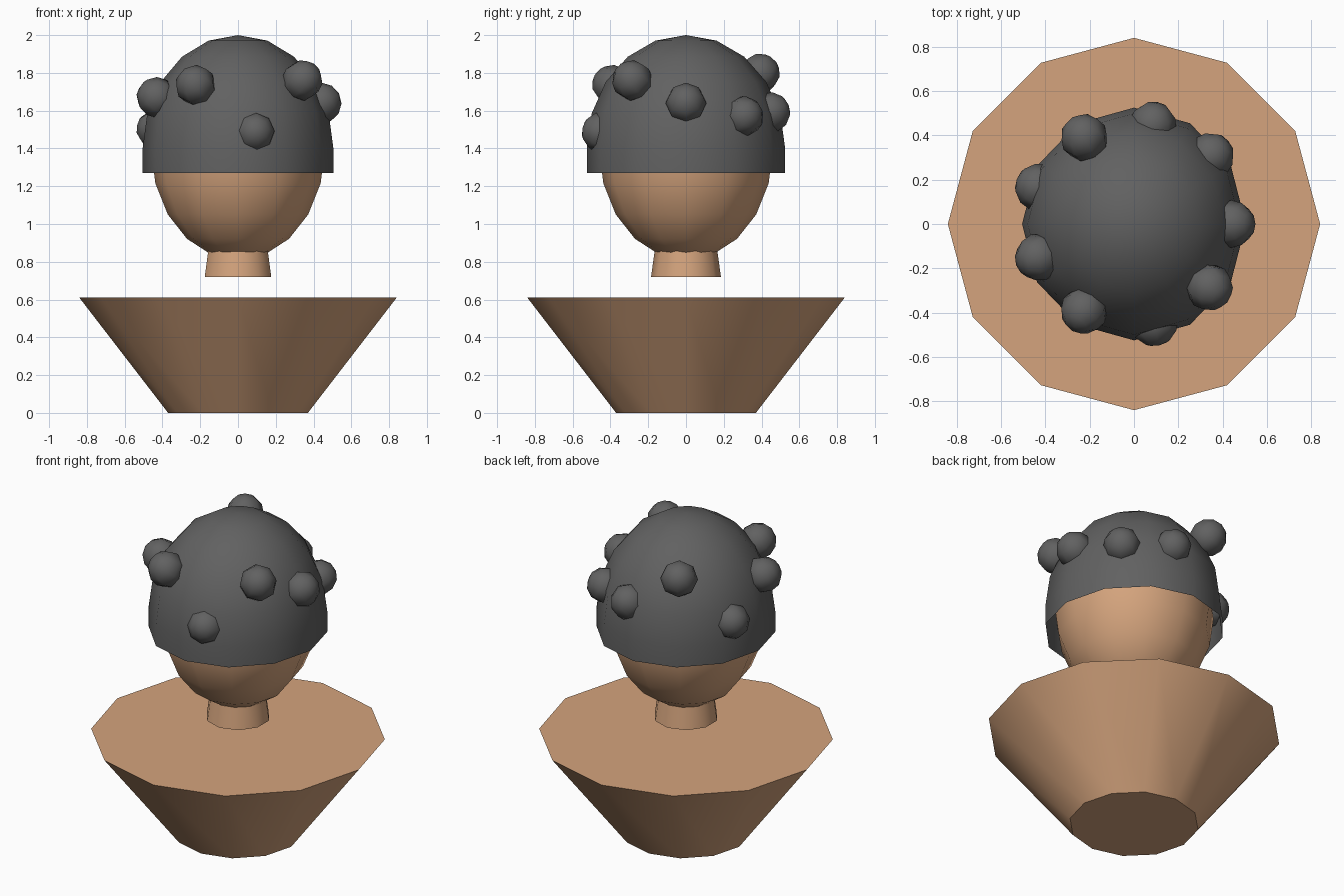
import bpy, bmesh, math
from mathutils import Matrix, Vector

if "Cube" in bpy.data.objects:
    bpy.data.objects.remove(bpy.data.objects["Cube"])


def material(name, rgb):
    m = bpy.data.materials.new(name)
    m.diffuse_color = (*rgb, 1)
    m.use_nodes = True
    m.node_tree.nodes["Principled BSDF"].inputs["Base Color"].default_value = m.diffuse_color
    return m


SKIN = material("warm tan", (0.66, 0.37, 0.205))
DARK = material("dark grey", (0.12, 0.12, 0.12))


def finish(name, bm, mat, angle=60):
    mesh = bpy.data.meshes.new(name)
    bm.to_mesh(mesh)
    bm.free()
    mesh.materials.append(mat)
    ob = bpy.data.objects.new(name, mesh)
    bpy.context.collection.objects.link(ob)
    bpy.ops.object.select_all(action='DESELECT')
    ob.select_set(True)
    bpy.context.view_layer.objects.active = ob
    bpy.ops.object.shade_smooth_by_angle(angle=math.radians(angle))
    return ob


def cone(name, sides, r_low, r_high, z0, z1):
    # tapered prism with a corner pointing along +y / -y
    bm = bmesh.new()
    place = Matrix.Translation((0, 0, (z0 + z1) / 2)) @ Matrix.Rotation(math.pi / 2, 4, 'Z')
    corner = Matrix.Identity(4)
    bmesh.ops.create_cone(bm, cap_ends=True, segments=sides, radius1=r_low,
                          radius2=r_high, depth=z1 - z0)
    first = max(bm.verts, key=lambda v: v.co.x)
    corner = Matrix.Rotation(-math.atan2(first.co.y, first.co.x), 4, 'Z')
    bm.transform(place @ corner)
    return finish(name, bm, SKIN, 45)


# Shoulders and neck
cone("torso", 12, 0.37, 0.84, 0.0, 0.61)
cone("neck", 10, 0.185, 0.16, 0.72, 0.90)

# Head
bm = bmesh.new()
bmesh.ops.create_uvsphere(bm, u_segments=12, v_segments=10, radius=1)
bm.transform(Matrix.Translation((0, 0, 1.395)) @ Matrix.Diagonal((0.46, 0.46, 0.585, 1)))
finish("head", bm, SKIN)

# Hair cap: open dome with a short straight rim
bm = bmesh.new()
bmesh.ops.create_uvsphere(bm, u_segments=12, v_segments=10, radius=1)
bmesh.ops.delete(bm, geom=[v for v in bm.verts if v.co.z < -0.01], context='VERTS')
bm.transform(Matrix.Translation((0, 0, 1.40)) @ Matrix.Diagonal((0.505, 0.525, 0.60, 1)))
rim = bmesh.ops.extrude_edge_only(bm, edges=[e for e in bm.edges if e.is_boundary])
for v in rim["geom"]:
    if isinstance(v, bmesh.types.BMVert):
        v.co.z = 1.27
bmesh.ops.recalc_face_normals(bm, faces=bm.faces)
finish("hair_cap", bm, DARK)

# Hair knots scattered over the cap
knots = [(0.34, -0.285, 1.76), (-0.225, -0.39, 1.735), (-0.43, -0.15, 1.67),
         (-0.43, 0.165, 1.50), (-0.225, 0.39, 1.795), (0.085, 0.445, 1.59),
         (0.345, 0.305, 1.57), (0.44, 0.0, 1.64), (0.09, -0.445, 1.485)]
for i, p in enumerate(knots):
    bm = bmesh.new()
    bmesh.ops.create_uvsphere(bm, u_segments=8, v_segments=6, radius=0.108)
    out = Vector(p) - Vector((0, 0, 1.40))
    bm.transform(Matrix.Translation(p) @ out.to_track_quat('Z', 'Y').to_matrix().to_4x4())
    finish(f"hair_knot_{i + 1}", bm, DARK, 80)
